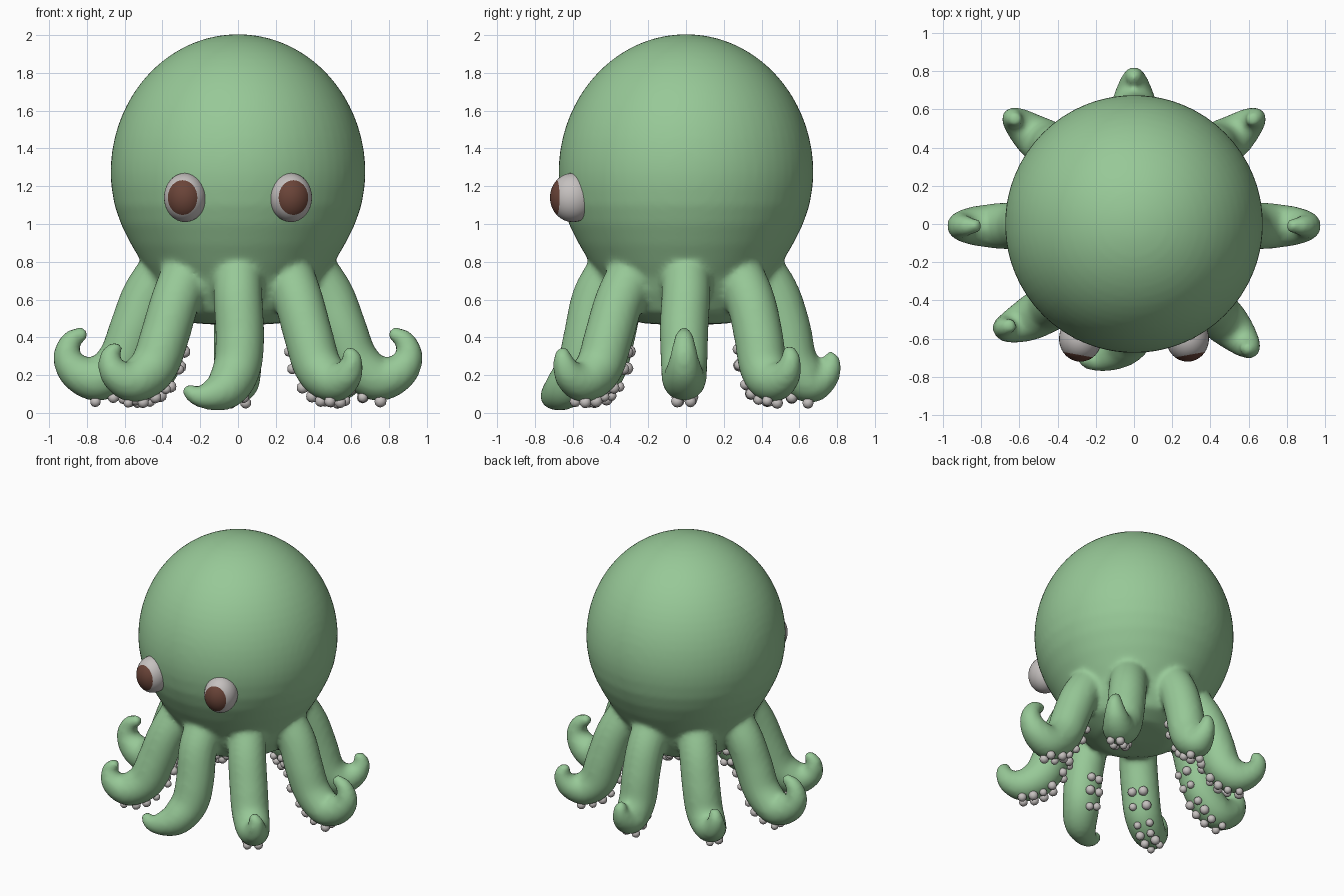
import bpy, bmesh, math, random
from mathutils import Vector, Matrix

if "Cube" in bpy.data.objects:
    bpy.data.objects.remove(bpy.data.objects["Cube"])

random.seed(4)


def material(name, rgb):
    m = bpy.data.materials.new(name)
    m.diffuse_color = (*rgb, 1)
    m.use_nodes = True
    m.node_tree.nodes["Principled BSDF"].inputs["Base Color"].default_value = m.diffuse_color
    return m


GREEN = material("soft green", (0.31, 0.58, 0.31))
GREY = material("pale grey", (0.56, 0.53, 0.52))
BROWN = material("dark brown", (0.145, 0.058, 0.04))


def finish(bm, name, mats):
    bmesh.ops.recalc_face_normals(bm, faces=bm.faces)
    for f in bm.faces:
        f.smooth = True
    me = bpy.data.meshes.new(name)
    bm.to_mesh(me)
    bm.free()
    for m in mats:
        me.materials.append(m)
    ob = bpy.data.objects.new(name, me)
    bpy.context.collection.objects.link(ob)
    return ob


def skin(bm, rings, start, end):
    """Closed tube through vertex rings, with a point at either end."""
    rows = [[bm.verts.new(p) for p in r] for r in rings]
    n = len(rows[0])
    for a, b in zip(rows, rows[1:]):
        for i in range(n):
            j = (i + 1) % n
            bm.faces.new((a[i], a[j], b[j], b[i]))
    for row, tip in ((rows[0], start), (rows[-1], end)):
        v = bm.verts.new(tip)
        for i in range(n):
            bm.faces.new((row[i], row[(i + 1) % n], v))


def resample(pts, steps=6):
    """Catmull-Rom through (x, y, z, radius) points."""
    p = [Vector(q) for q in pts]
    p = [2 * p[0] - p[1]] + p + [2 * p[-1] - p[-2]]
    out = []
    for a, b, c, d in zip(p, p[1:], p[2:], p[3:]):
        for k in range(steps):
            t = k / steps
            out.append(0.5 * (2 * b + (c - a) * t + (2 * a - 5 * b + 4 * c - d) * t * t
                              + (3 * b - a - 3 * c + d) * t ** 3))
    out.append(p[-2])
    return out


# Tentacle paths: x, y, z, radius
R = (.13, .13, .13, .127, .115, .085, .055, .035)


def path(*pts):
    return [(*p, r) for p, r in zip(pts, R)]


side_leg = [(.36, 0, .80, .13), (.48, 0, .63, .13), (.55, -.01, .45, .13), (.62, -.01, .28, .125),
            (.735, -.01, .18, .118), (.85, -.01, .215, .10), (.905, -.01, .30, .075),
            (.88, -.01, .385, .055), (.81, -.01, .425, .035)]
back_leg = path((.25, .25, .8), (.34, .34, .6), (.395, .385, .4), (.44, .41, .24),
                (.52, .46, .17), (.60, .525, .20), (.635, .555, .28), (.61, .54, .34))


def mirrored(pts):
    return [(-x, y, z, r) for x, y, z, r in pts]


legs = [
    side_leg, mirrored(side_leg), back_leg, mirrored(back_leg),
    # rear
    path((0, .36, .8), (0, .47, .63), (0, .53, .45), (0, .57, .27),
         (0, .65, .165), (0, .725, .185), (0, .77, .25), (0, .765, .31)),
    # front, curling sideways
    path((0, -.36, .8), (0, -.47, .62), (.01, -.52, .4), (-.005, -.56, .24),
         (-.06, -.635, .135), (-.14, -.69, .095), (-.215, -.715, .09), (-.275, -.705, .125)),
    # front right
    path((.25, -.25, .8), (.32, -.35, .6), (.375, -.41, .4), (.425, -.46, .24),
         (.505, -.54, .17), (.575, -.615, .20), (.605, -.65, .28), (.58, -.65, .33)),
    # front left
    path((-.25, -.25, .8), (-.33, -.35, .6), (-.39, -.40, .4), (-.45, -.44, .24),
         (-.555, -.50, .17), (-.65, -.54, .21), (-.68, -.54, .295), (-.635, -.53, .355)),
]

body = bmesh.new()
suckers = bmesh.new()

# Head and lower body: one lathed profile
prof = [(.675 * math.sin(a), 1.27 + .735 * math.cos(a))
        for a in [math.radians(d) for d in range(5, 91, 5)]]
prof += [(.671, 1.2), (.654, 1.1), (.62, 1.0), (.565, .89), (.505, .79), (.46, .72),
         (.42, .63), (.36, .53), (.24, .475)]
skin(body, [[(r * math.cos(k * math.tau / 64), r * math.sin(k * math.tau / 64), z)
             for k in range(64)] for r, z in prof], (0, 0, 2.005), (0, 0, .46))

# Tentacles with suckers along the underside
for leg in legs:
    pts = resample(leg)
    pos = [p.xyz for p in pts]
    n = Vector((leg[0][0], leg[0][1], 0)).normalized()
    rings = []
    is_front = abs(leg[0][0]) < .01 and leg[0][1] < 0
    for i, p in enumerate(pos):
        t = (pos[min(i + 1, len(pos) - 1)] - pos[max(i - 1, 0)]).normalized()
        n = (n - t * n.dot(t)).normalized()
        s = t.cross(n)
        r = pts[i][3]
        rings.append([p + r * (math.cos(k * math.tau / 20) * n + math.sin(k * math.tau / 20) * s)
                      for k in range(20)])
        if i in ((13, 16, 19) if is_front else (13, 16, 19, 21, 23, 25)):
            for side in (-1, 1):
                a = side * random.uniform(.22, .36)
                q = p + (r + .006) * (-math.cos(a) * n + math.sin(a) * s)
                q.z = max(q.z, .036)
                bmesh.ops.create_icosphere(suckers, subdivisions=2,
                                           radius=random.uniform(.026, .034),
                                           matrix=Matrix.Translation(q))
    skin(body, rings, pos[0], pos[-1] + t * r * .6)

ob = finish(body, "octopus_body", [GREEN])
# Fuse the overlapping volumes and soften the joins
rm = ob.modifiers.new("fuse", 'REMESH')
rm.mode = 'VOXEL'
rm.voxel_size = .018
rm.use_smooth_shade = True
sm = ob.modifiers.new("soften", 'SMOOTH')
sm.factor = .5
sm.iterations = 8

finish(suckers, "suckers", [GREY])

# Eyes: ellipsoids whose pole cap is the pupil
for side, name in ((-1, "left_eye"), (1, "right_eye")):
    bm = bmesh.new()
    bmesh.ops.create_uvsphere(bm, u_segments=32, v_segments=24, radius=1)
    for f in bm.faces:
        f.material_index = 1 if f.calc_center_median().z > .71 else 0
    look = Vector((side * .17, -1, 0)).to_track_quat('Z', 'Y').to_matrix().to_4x4()
    bm.transform(Matrix.Translation((side * .28, -.6, 1.14))
                 @ Matrix.Diagonal((.112, .12, .13, 1)) @ look)
    finish(bm, name, [GREY, BROWN])
